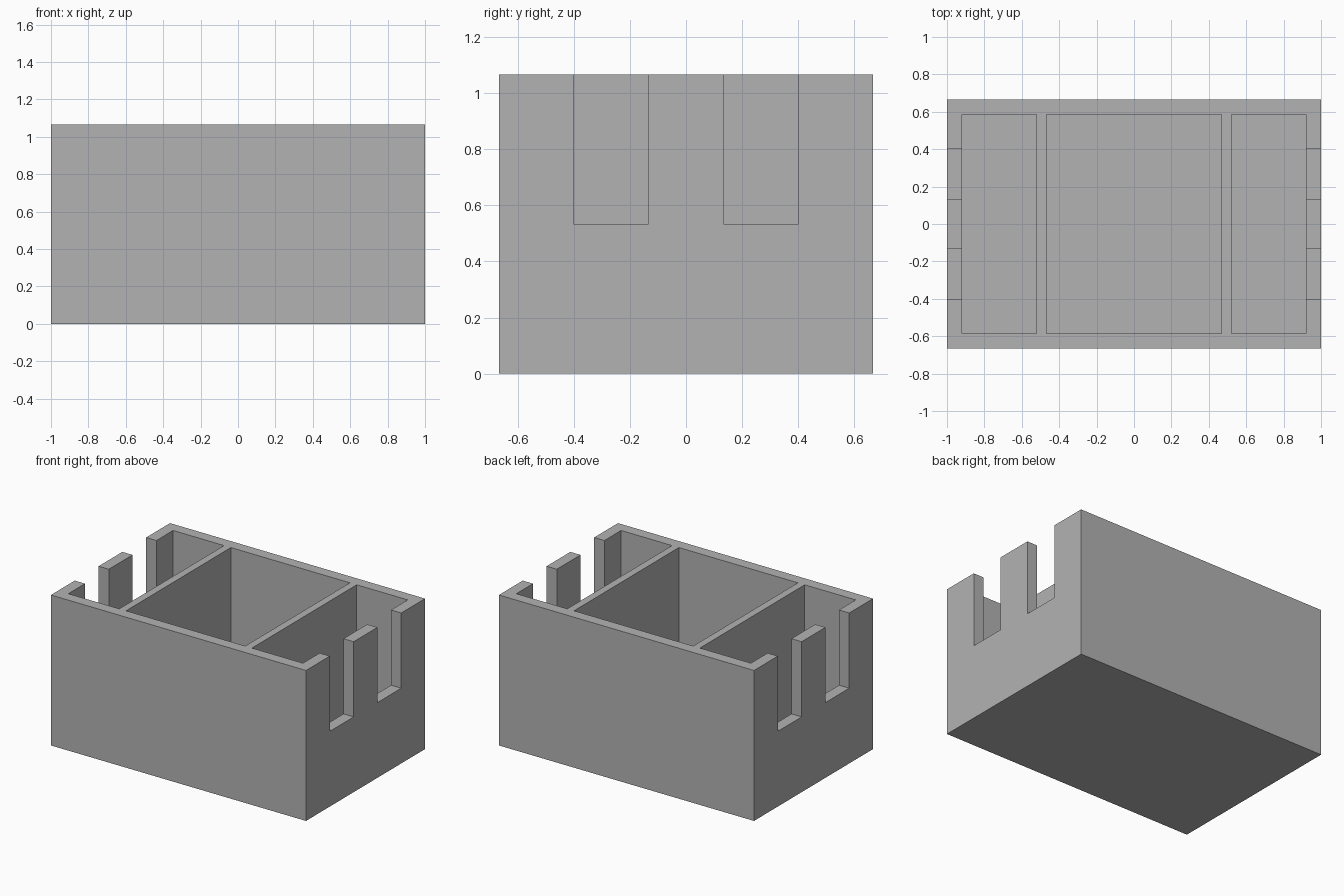
import bpy
import bmesh
from mathutils import Matrix, Vector

default = bpy.data.objects.get("Cube")
if default:
    bpy.data.objects.remove(default, do_unlink=True)

WIDTH, DEPTH, HEIGHT = 2.0, 4 / 3, 16 / 15
WALL = 0.08
DIVIDER_INNER, DIVIDER_OUTER = 0.467, 0.52
SLOT_NEAR, SLOT_FAR, SLOT_BOTTOM = 0.133, 0.4, HEIGHT / 2
ABOVE = HEIGHT + 0.1

grey = bpy.data.materials.new("plain grey")
grey.use_nodes = True
colour = (0.45, 0.45, 0.45, 1)
grey.diffuse_color = colour
grey.node_tree.nodes["Principled BSDF"].inputs["Base Color"].default_value = colour


def boxes(name, bounds):
    """Make one object from boxes given as (low corner, high corner)."""
    bm = bmesh.new()
    for low, high in bounds:
        low, high = Vector(low), Vector(high)
        matrix = Matrix.Translation((low + high) / 2) @ Matrix.Diagonal((*(high - low), 1))
        bmesh.ops.create_cube(bm, size=1, matrix=matrix)
    mesh = bpy.data.meshes.new(name)
    bm.to_mesh(mesh)
    bm.free()
    mesh.materials.append(grey)
    obj = bpy.data.objects.new(name, mesh)
    bpy.context.collection.objects.link(obj)
    return obj


def cut(target, cutter):
    """Subtract the cutter from the target, then discard the cutter."""
    cutter.hide_render = True
    mod = target.modifiers.new(cutter.name, "BOOLEAN")
    mod.operation = "DIFFERENCE"
    mod.solver = "EXACT"
    mod.object = cutter
    bpy.context.view_layer.objects.active = target
    bpy.ops.object.modifier_apply(modifier=mod.name)
    bpy.data.objects.remove(cutter, do_unlink=True)


# Solid block of the open organiser box
box = boxes("organiser_box", [((-WIDTH / 2, -DEPTH / 2, 0), (WIDTH / 2, DEPTH / 2, HEIGHT))])

# Three compartments, leaving the floor, outer walls and two dividers
inner_x, inner_y = WIDTH / 2 - WALL, DEPTH / 2 - WALL
spans = [(-inner_x, -DIVIDER_OUTER), (-DIVIDER_INNER, DIVIDER_INNER), (DIVIDER_OUTER, inner_x)]
cut(box, boxes("compartments", [((a, -inner_y, WALL), (b, inner_y, ABOVE)) for a, b in spans]))

# Two open slots in each end wall
slots = []
for x in (-WIDTH / 2, WIDTH / 2):
    for y in (-SLOT_FAR, SLOT_NEAR):
        slots.append(((x - 0.15, y, SLOT_BOTTOM),
                      (x + 0.15, y + SLOT_FAR - SLOT_NEAR, ABOVE)))
cut(box, boxes("end_slots", slots))
